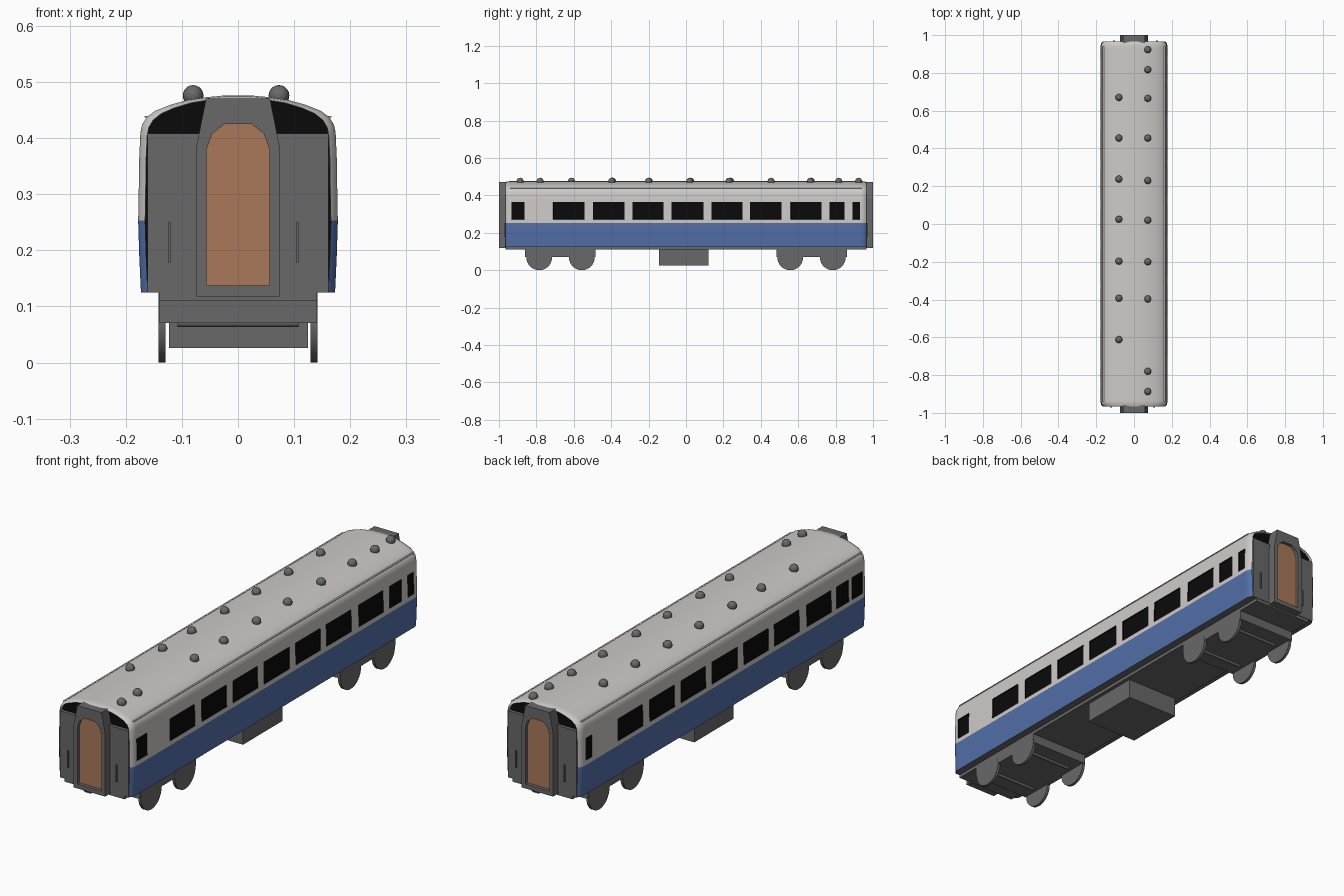
import bpy, bmesh, math
from mathutils import Matrix

if "Cube" in bpy.data.objects:
    bpy.data.objects.remove(bpy.data.objects["Cube"])


def mat(name, rgb):
    m = bpy.data.materials.new(name)
    m.diffuse_color = (*rgb, 1)
    m.use_nodes = True
    m.node_tree.nodes["Principled BSDF"].inputs["Base Color"].default_value = m.diffuse_color
    return m


WHITE = mat("cream white", (0.62, 0.59, 0.575))
BLUE = mat("blue", (0.085, 0.16, 0.40))
GREY = mat("grey", (0.14, 0.14, 0.14))
BLACK = mat("black", (0.003, 0.003, 0.003))
TAN = mat("door brown", (0.40, 0.19, 0.10))


def finish(bm, name, mats, smooth=None):
    bmesh.ops.recalc_face_normals(bm, faces=bm.faces)
    me = bpy.data.meshes.new(name)
    bm.to_mesh(me)
    bm.free()
    ob = bpy.data.objects.new(name, me)
    bpy.context.collection.objects.link(ob)
    for m in mats:
        me.materials.append(m)
    if smooth:
        bpy.context.view_layer.objects.active = ob
        ob.select_set(True)
        bpy.ops.object.shade_smooth_by_angle(angle=math.radians(smooth))
        ob.select_set(False)
    return ob


def box(name, x0, x1, y0, y1, z0, z1, m):
    bm = bmesh.new()
    bmesh.ops.create_cube(bm, size=1)
    bmesh.ops.scale(bm, vec=(x1 - x0, y1 - y0, z1 - z0), verts=bm.verts)
    bmesh.ops.translate(bm, vec=((x0 + x1) / 2, (y0 + y1) / 2, (z0 + z1) / 2), verts=bm.verts)
    return finish(bm, name, [m])


def disc(name, x0, x1, y, z, r, seg, m):
    bm = bmesh.new()
    bmesh.ops.create_cone(bm, cap_ends=True, segments=seg, radius1=r, radius2=r, depth=x1 - x0)
    bm.transform(Matrix.Translation(((x0 + x1) / 2, y, z)) @ Matrix.Rotation(math.pi / 2, 4, 'Y'))
    return finish(bm, name, [m], 40)


# body shell: half cross-section lofted along y, with cuts at window edges
PROFILE = [(0.173, 0.125), (0.176, 0.19), (0.178, 0.253), (0.1775, 0.272), (0.176, 0.365),
           (0.174, 0.41), (0.171, 0.424), (0.163, 0.437), (0.147, 0.449), (0.122, 0.459),
           (0.09, 0.468), (0.056, 0.473), (0.025, 0.476)]
large = [(-0.71, -0.543), (-0.497, -0.329), (-0.286, -0.12), (-0.078, 0.094),
         (0.136, 0.302), (0.342, 0.51), (0.56, 0.725)]
right_win = large + [(-0.933, -0.864), (0.767, 0.848), (0.89, 0.93)]
left_win = [(-b, -a) for a, b in large] + [(-0.935, -0.864), (-0.842, -0.76), (0.885, 0.925)]
cuts = sorted({v for w in right_win + left_win for v in w})
ends = [(0.942, 1, 0), (0.957, 0.975, 0.002), (0.965, 0.93, 0.005), (0.953, 0.928, 0.006)]
stations = ([(-y, k, d) for y, k, d in reversed(ends)] + [(y, 1, 0) for y in cuts] + ends)

bm = bmesh.new()
loops = []
for y, k, d in stations:
    half = [(x * k, z - (d if z > 0.4 else 0)) for x, z in PROFILE]
    pts = half + [(-x, z) for x, z in reversed(half)]
    loops.append([bm.verts.new((x, y, z)) for x, z in pts])
n = len(loops[0])
for a, b in zip(loops, loops[1:]):
    for i in range(n):
        j = (i + 1) % n
        bm.faces.new((a[i], a[j], b[j], b[i]))
caps = [bm.faces.new(loops[0]), bm.faces.new(loops[-1])]
bmesh.ops.recalc_face_normals(bm, faces=bm.faces)
panes = []
for f in bm.faces:
    c = f.calc_center_median()
    f.material_index = 0 if c.z > 0.253 else 1
    if f.normal.z < -0.9 and c.z < 0.13:
        f.material_index = 2
    wins = right_win if c.x > 0 else left_win
    if abs(c.x) > 0.15 and 0.272 < c.z < 0.365 and any(a < c.y < b for a, b in wins):
        f.material_index = 3
        panes.append(f)
for f in caps:
    f.material_index = 3
bmesh.ops.inset_region(bm, faces=panes, thickness=0.0005, depth=-0.005, use_even_offset=True)
finish(bm, "carriage_body", [WHITE, BLUE, GREY, BLACK], 30)

# rain gutters
for s in (-1, 1):
    xs = sorted((s * 0.16, s * 0.1665))
    box("rain_gutter", *xs, -0.94, 0.94, 0.4365, 0.4395, WHITE)

# end walls, gangways, doors and handles
HALF_OUT = [(0.074, 0.118), (0.074, 0.385), (0.066, 0.425), (0.057, 0.471)]
HALF_IN = [(0.056, 0.137), (0.056, 0.38), (0.046, 0.408), (0.024, 0.425)]


def both(h):
    return h + [(-x, z) for x, z in reversed(h)]


def gangway(s):
    bm = bmesh.new()
    rings = []
    for prof, y in ((HALF_OUT, 0.95), (HALF_OUT, 1.0), (HALF_IN, 1.0), (HALF_IN, 0.95)):
        rings.append([bm.verts.new((x, s * y, z)) for x, z in both(prof)])
    for q in range(4):
        a, b = rings[q], rings[(q + 1) % 4]
        for i in range(8):
            j = (i + 1) % 8
            bm.faces.new((a[i], a[j], b[j], b[i]))
    finish(bm, "gangway_frame", [GREY])
    bm = bmesh.new()
    front = [bm.verts.new((x, s * 0.986, z)) for x, z in both(HALF_IN)]
    back = [bm.verts.new((x, s * 0.98, z)) for x, z in both(HALF_IN)]
    bm.faces.new(front)
    bm.faces.new(back)
    for i in range(8):
        j = (i + 1) % 8
        bm.faces.new((front[i], front[j], back[j], back[i]))
    finish(bm, "end_door", [TAN])


for s in (-1, 1):
    gangway(s)
    ys = sorted((s * 0.945, s * 0.967))
    box("end_wall", -0.161, 0.161, *ys, 0.125, 0.408, GREY)
    for x in (-0.122, 0.106):
        hx = -s * x
        hy = sorted((s * 0.96, s * 0.973))
        box("hand_rail", hx - 0.003, hx + 0.003, *hy, 0.178, 0.25, GREY)

# underframe and equipment box
box("underframe", -0.141, 0.141, -0.965, 0.965, 0.111, 0.13, GREY)
box("equipment_box", -0.123, 0.125, -0.145, 0.12, 0.026, 0.115, GREY)

# bogies with wheels and axles
for s in (-1, 1):
    ys = sorted((s * 0.485, s * 0.86))
    box("bogie_frame", -0.128, 0.128, *ys, 0.071, 0.115, GREY)
    for t in (-1, 1):
        xs = sorted((t * 0.128, t * 0.141))
        box("bogie_side", *xs, *ys, 0.071, 0.115, GREY)
    for y in (0.557, 0.785):
        disc("axle", -0.108, 0.108, s * y, 0.071, 0.008, 12, GREY)
        for t in (-1, 1):
            xs = sorted((t * 0.129, t * 0.1415))
            disc("wheel", *xs, s * y, 0.069, 0.069, 32, GREY)

# roof vents
left_y = [0.67, 0.455, 0.238, 0.025, -0.197, -0.393, -0.612]
right_y = [0.923, 0.817, 0.665, 0.455, 0.23, 0.02, -0.2, -0.397, -0.78, -0.887]
for x, ys in ((-0.08, left_y), (0.073, right_y)):
    for y in ys:
        bm = bmesh.new()
        bmesh.ops.create_uvsphere(bm, u_segments=16, v_segments=10, radius=0.0185)
        bmesh.ops.translate(bm, vec=(x, y, 0.476), verts=bm.verts)
        finish(bm, "roof_vent", [GREY], 60)
